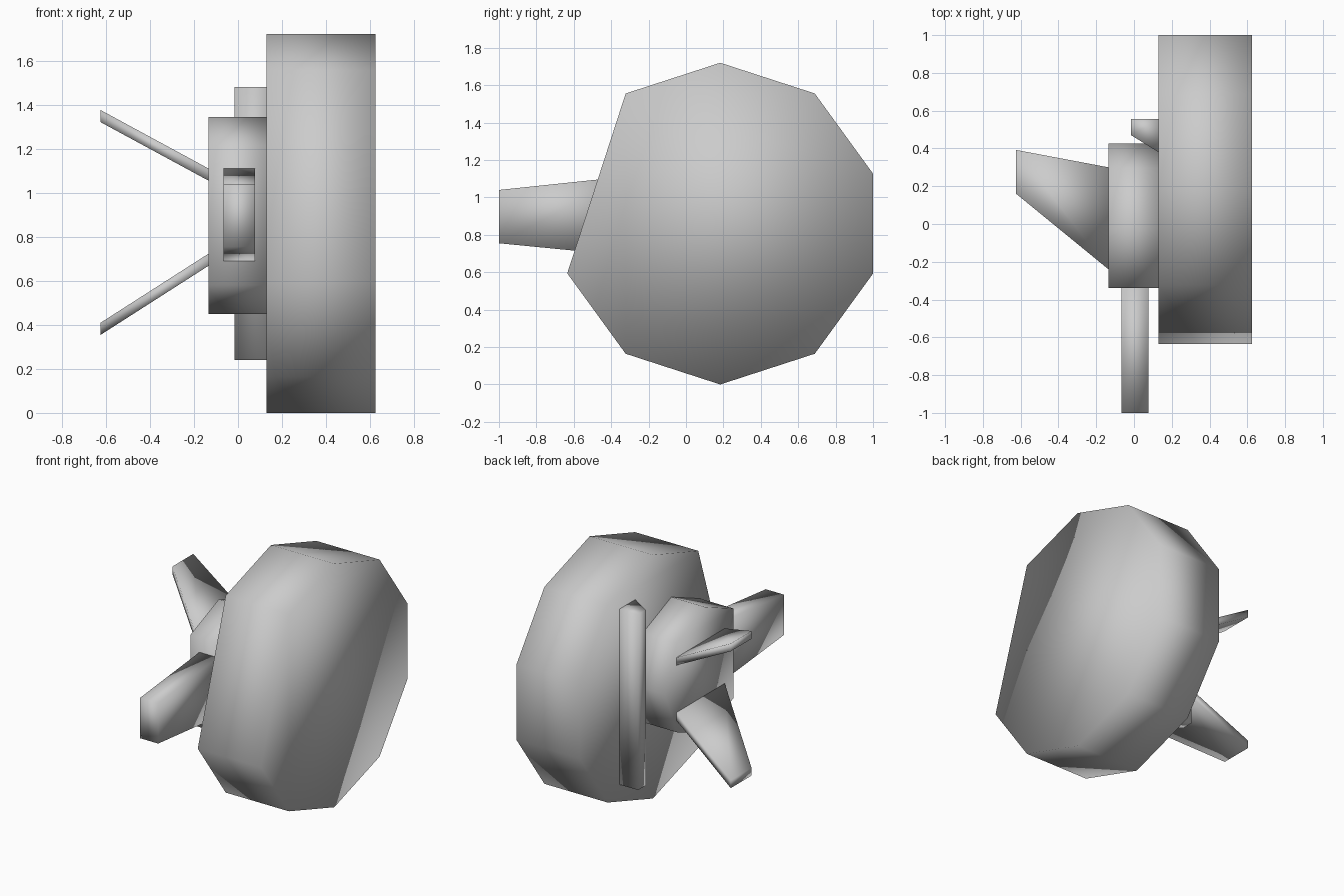
import bpy, bmesh
from math import cos, sin, radians

cube = bpy.data.objects.get("Cube")
if cube:
    bpy.data.objects.remove(cube, do_unlink=True)

grey = bpy.data.materials.new("light grey")
grey.use_nodes = True
colour = (0.6, 0.6, 0.6, 1)
grey.diffuse_color = colour
grey.node_tree.nodes["Principled BSDF"].inputs["Base Color"].default_value = colour


def loft(name, ring_a, ring_b):
    """Closed solid between two matching rings, smooth shaded all over."""
    bm = bmesh.new()
    a = [bm.verts.new(p) for p in ring_a]
    b = [bm.verts.new(p) for p in ring_b]
    bm.faces.new(a)
    bm.faces.new(b)
    for i in range(len(a)):
        j = (i + 1) % len(a)
        bm.faces.new((a[i], a[j], b[j], b[i]))
    bmesh.ops.recalc_face_normals(bm, faces=bm.faces)
    for f in bm.faces:
        f.smooth = True
    mesh = bpy.data.meshes.new(name)
    bm.to_mesh(mesh)
    bm.free()
    mesh.materials.append(grey)
    obj = bpy.data.objects.new(name, mesh)
    bpy.context.collection.objects.link(obj)
    return obj


def clipped_disc(name, sides, skip, radius, cy, cz, x0, x1):
    """Regular polygon along x with one corner cut off."""
    step = 360 / sides
    angles = [radians(90 + i * step) for i in range(sides) if i != skip]
    section = [(cy + radius * cos(t), cz + radius * sin(t)) for t in angles]
    return loft(name, [(x0, y, z) for y, z in section],
                [(x1, y, z) for y, z in section])


# Large wheel and smaller hub, each missing one front corner
clipped_disc("large_disc", 10, 2, 0.86, 0.183, 0.86, 0.13, 0.624)
clipped_disc("hub", 8, 2, 0.447, -0.022, 0.897, -0.135, 0.13)

# Upright plate behind the hub
section = [(-0.015, 0.47), (-0.015, 0.555), (0.13, 0.555), (0.13, 0.38)]
loft("back_plate", [(x, y, 0.24) for x, y in section],
     [(x, y, 1.48) for x, y in section])


# Tapered blade pointing forward
def blade_end(y, z0, z1):
    return [(-0.065, y, z0), (0.077, y, z0), (0.077, y, z1), (-0.065, y, z1)]


loft("front_blade", blade_end(-1, 0.755, 1.04), blade_end(-0.335, 0.69, 1.11))


# Pair of thin fins spreading from the hub's side
def fin_end(x, y0, y1, z):
    t = 0.0275
    return [(x, y0, z - t), (x, y1, z - t), (x, y1, z + t), (x, y0, z + t)]


for name, tip, root in (("upper_fin", 1.348, 1.083), ("lower_fin", 0.382, 0.695)):
    loft(name, fin_end(-0.624, 0.16, 0.392, tip), fin_end(-0.135, -0.24, 0.3, root))
